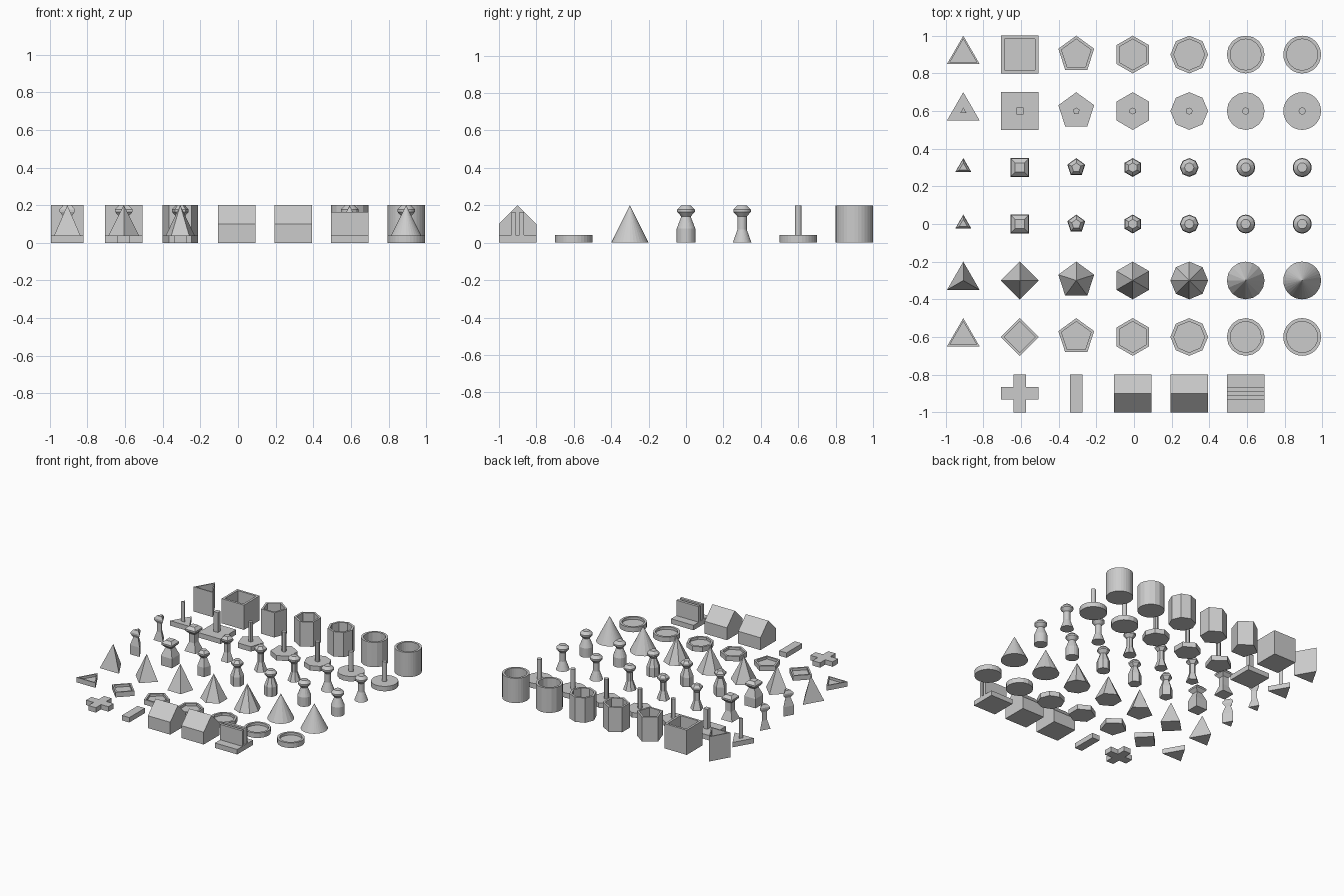
import bpy, bmesh
from math import sin, cos, pi, sqrt

if "Cube" in bpy.data.objects:
    bpy.data.objects.remove(bpy.data.objects["Cube"])

SHIFT = -0.0067          # keeps the whole set centred on x
COLS = [-0.9 + 0.3 * i + SHIFT for i in range(7)]
SIDES = [("triangle", 3), ("square", 4), ("pentagon", 5), ("hexagon", 6),
         ("octagon", 8), ("round", 16), ("fine_round", 32)]


def finish(bm, name, x, y):
    bmesh.ops.remove_doubles(bm, verts=bm.verts, dist=1e-5)
    bmesh.ops.recalc_face_normals(bm, faces=bm.faces)
    mesh = bpy.data.meshes.new(name)
    bm.to_mesh(mesh)
    bm.free()
    obj = bpy.data.objects.new(name, mesh)
    obj.location = (x, y, 0)
    bpy.context.collection.objects.link(obj)


def turned(name, n, profile, x, y, axis_square):
    """Stack n-sided rings along a (radius, height) profile and cap both ends."""
    bm = bmesh.new()
    k, turn = 1.0, pi / 2
    if n == 4 and axis_square:
        k, turn = sqrt(2), pi / 4
    rings = [[bm.verts.new((k * r * cos(turn + 2 * pi * i / n),
                            k * r * sin(turn + 2 * pi * i / n), z))
              for i in range(n)] for r, z in profile]
    for a, b in zip(rings, rings[1:]):
        for i in range(n):
            j = (i + 1) % n
            bm.faces.new((a[i], a[j], b[j], b[i]))
    bm.faces.new(rings[0][::-1])
    if profile[-1][0] > 0.001:
        bm.faces.new(rings[-1])
    finish(bm, name, x, y)


def extruded(name, points, vec, x, y):
    """Extrude a flat outline of 3D points along vec."""
    bm = bmesh.new()
    face = bm.faces.new([bm.verts.new(p) for p in points])
    ext = bmesh.ops.extrude_face_region(bm, geom=[face], use_keep_orig=True)
    moved = [g for g in ext["geom"] if isinstance(g, bmesh.types.BMVert)]
    bmesh.ops.translate(bm, verts=moved, vec=vec)
    finish(bm, name, x, y)


# Rows of turned pieces: name, y, axis-aligned square, profile
HEAD = [(0.025, 0.14), (0.047, 0.165), (0.047, 0.178), (0.025, 0.2)]
ROWS = [
    ("cup", 0.9, True, [(0.1, 0), (0.1, 0.2), (0.082, 0.2), (0.082, 0.02)]),
    ("peg_stand", 0.6, True, [(0.1, 0), (0.1, 0.04), (0.0185, 0.04), (0.0185, 0.2)]),
    ("slim_pawn", 0.3, True, [(0.05, 0), (0.025, 0.07)] + HEAD),
    ("stout_pawn", 0.0, True, [(0.05, 0), (0.05, 0.075)] + HEAD),
    ("cone", -0.3, False, [(0.1, 0), (0, 0.2)]),
    ("tray", -0.6, False, [(0.1, 0), (0.1, 0.04), (0.082, 0.04), (0.082, 0.02)]),
]
for row, y, axis_square, profile in ROWS:
    for (shape, n), x in zip(SIDES, COLS):
        turned(f"{shape}_{row}", n, profile, x, y, axis_square)

# Front row: flat cross and bar
w, r = 0.0333, 0.1
cross = [(w, r), (w, w), (r, w), (r, -w), (w, -w), (w, -r),
         (-w, -r), (-w, -w), (-r, -w), (-r, w), (-w, w), (-w, r)]
extruded("cross_tile", [(x, y, 0) for x, y in cross], (0, 0, 0.04), COLS[1], -0.9)
bar = [(-w, -r), (w, -r), (w, r), (-w, r)]
extruded("bar_tile", [(x, y, 0) for x, y in bar], (0, 0, 0.04), COLS[2], -0.9)

# Two gabled houses
gable = [(-r, 0), (r, 0), (r, 0.1), (0, 0.2), (-r, 0.1)]
for name, x in (("house_left", COLS[3]), ("house_right", COLS[4])):
    extruded(name, [(-r, y, z) for y, z in gable], (0.2, 0, 0), x, -0.9)

# Card holder: base with two upright walls and a slot between
s, h = 0.0111, 0.165
holder = [(-r, 0), (r, 0), (r, 0.04), (w, 0.04), (w, h), (s, h), (s, 0.04),
          (-s, 0.04), (-s, h), (-w, h), (-w, 0.04), (-r, 0.04)]
extruded("card_holder", [(-r, y, z) for y, z in holder], (0.2, 0, 0), COLS[5], -0.9)
